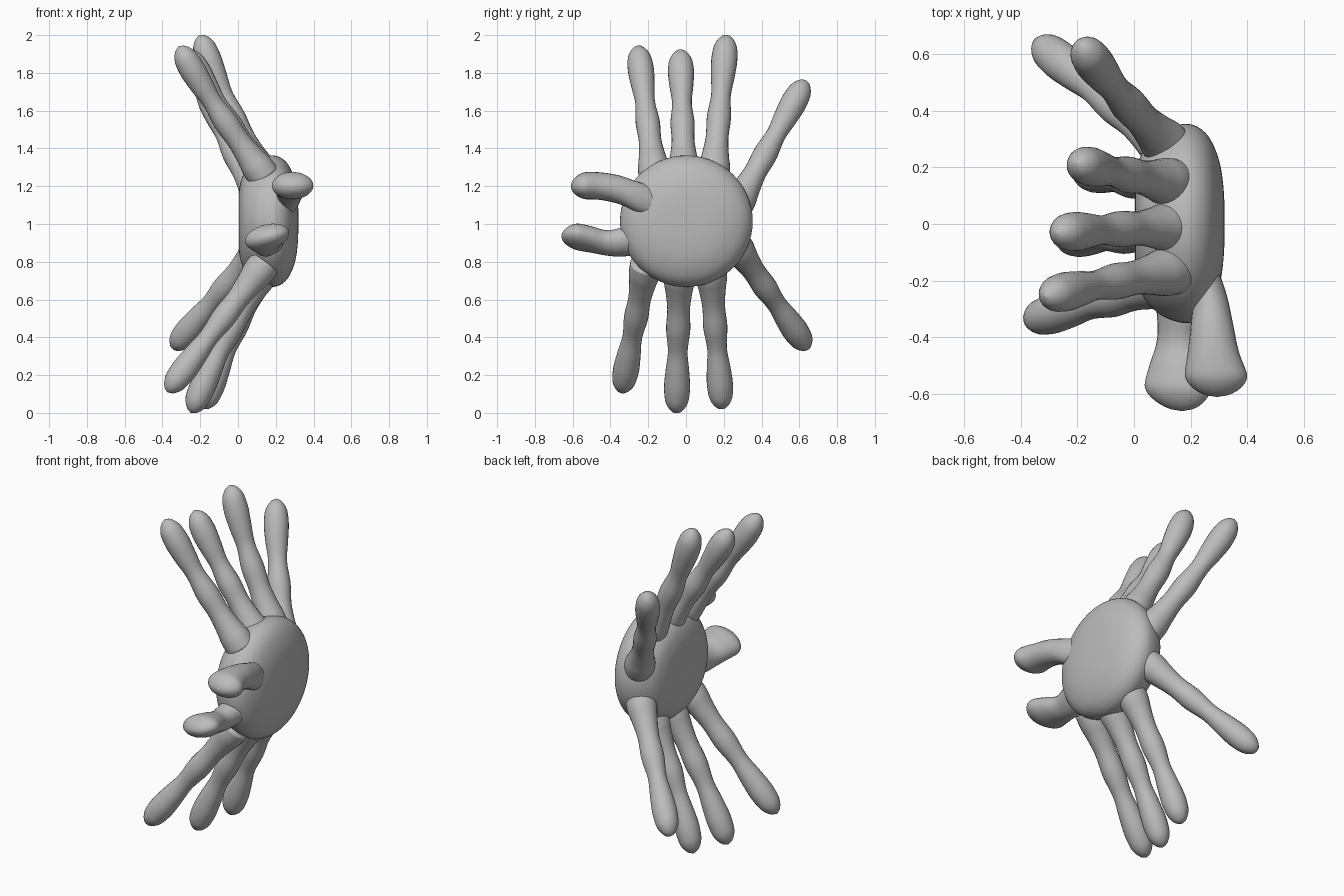
import bpy, bmesh, math
from mathutils import Vector

if "Cube" in bpy.data.objects:
    bpy.data.objects.remove(bpy.data.objects["Cube"])

# One plain skin colour
skin = bpy.data.materials.new("grey skin")
skin.use_nodes = True
GREY = (0.5, 0.5, 0.5, 1)
skin.diffuse_color = GREY
skin.node_tree.nodes["Principled BSDF"].inputs["Base Color"].default_value = GREY


def spline(rows, steps):
    """Smooth curve through rows of equal-length numbers."""
    rows = [Vector(r) for r in rows]
    out = []
    for i in range(len(rows) - 1):
        p0, p1 = rows[max(i - 1, 0)], rows[i]
        p2, p3 = rows[i + 1], rows[min(i + 2, len(rows) - 1)]
        for s in range(steps):
            t = s / steps
            out.append(0.5 * (2 * p1 + (p2 - p0) * t + (2 * p0 - 5 * p1 + 4 * p2 - p3) * t * t
                              + (3 * p1 - p0 - 3 * p2 + p3) * t ** 3))
    return out + [rows[-1]]


def skin_rings(name, rings):
    """Bridge equal rings into a closed, smooth tube."""
    bm = bmesh.new()
    loops = [[bm.verts.new(p) for p in ring] for ring in rings]
    n = len(loops[0])
    for a, b in zip(loops, loops[1:]):
        for i in range(n):
            j = (i + 1) % n
            bm.faces.new((a[i], a[j], b[j], b[i]))
    bm.faces.new(loops[0])
    bm.faces.new(loops[-1])
    bmesh.ops.recalc_face_normals(bm, faces=bm.faces)
    for f in bm.faces:
        f.smooth = True
    mesh = bpy.data.meshes.new(name)
    bm.to_mesh(mesh)
    bm.free()
    mesh.materials.append(skin)
    obj = bpy.data.objects.new(name, mesh)
    bpy.context.collection.objects.link(obj)
    return obj


def oval(centre, u, v, n=24):
    return [centre + u * math.cos(2 * math.pi * i / n) + v * math.sin(2 * math.pi * i / n)
            for i in range(n)]


def finger(name, base, tip, sag):
    """Knuckled finger with a flared root and a rounded tip."""
    base, tip = Vector(base), Vector(tip)
    axis = tip - base
    length = axis.length
    axis.normalize()
    u = axis.cross(Vector((1, 0, 0))).normalized()
    v = axis.cross(u).normalized()
    profile = [(0, .085), (.08, .083), (.16, .071), (.28, .060), (.42, .064),
               (.57, .052), (.70, .062), (.82, .069), (.92, .062), (1, .050)]
    rings = []
    for t, r in spline(profile, 4):
        cap = 0.085 / length                       # round off the end
        if t > 1 - cap:
            r *= math.sqrt(max(0.0004, 1 - ((t - 1 + cap) / cap) ** 2))
        centre = base + axis * length * t
        centre.x -= sag * math.sin(math.pi * t)
        rings.append(oval(centre, u * r, v * r))
    skin_rings(name, rings)


def feeler(name, rows, tilt, cap):
    """Flat paddle running forward; rows are x, y, z, half width, half height."""
    end = rows[-1][1]
    rings = []
    for x, y, z, w, h in spline(rows, 8):
        k = 1.0
        if y < end + cap:
            k = math.sqrt(max(0.0004, 1 - ((end + cap - y) / cap) ** 2))
        rings.append(oval(Vector((x, y, z)), Vector((w * k, 0, tilt * w * k)),
                          Vector((0, 0, h * k))))
    skin_rings(name, rings)


# Body: thick rounded disc facing sideways
outline = [(.006, .004), (.004, .10), (.008, .18), (.035, .26), (.095, .32), (.17, .347),
           (.225, .337), (.27, .293), (.303, .21), (.317, .11), (.32, .004)]
skin_rings("body", [oval(Vector((x, 0.002, 1.015)), Vector((0, r * 1.01, 0)),
                         Vector((0, 0, r)), 64) for x, r in spline(outline, 5)])

# Eight fingers: root, tip, bend
fingers = {
    "upper_finger_1": ((.14, -.165, 1.25), (-.315, -.255, 1.94), .015),
    "upper_finger_2": ((.14, -.01, 1.26), (-.275, -.03, 1.92), .015),
    "upper_finger_3": ((.14, .145, 1.25), (-.205, .215, 2.0), .02),
    "upper_finger_4": ((.13, .265, 1.09), (-.19, .635, 1.76), .015),
    "lower_finger_1": ((.14, -.21, .79), (-.375, -.34, .11), .0),
    "lower_finger_2": ((.14, -.035, .76), (-.25, -.05, .0), .015),
    "lower_finger_3": ((.14, .13, .77), (-.185, .19, .02), .015),
    "lower_finger_4": ((.13, .255, .90), (-.345, .645, .34), .0),
}
for name, (base, tip, sag) in fingers.items():
    finger(name, base, tip, sag)

# Two front feelers, widening to blunt ends
feeler("upper_feeler", [(.22, -.14, 1.10, .07, .09), (.265, -.25, 1.14, .062, .082),
                        (.275, -.35, 1.18, .074, .076), (.28, -.45, 1.2, .09, .073),
                        (.29, -.54, 1.203, .112, .072), (.293, -.61, 1.2, .108, .064)], 0, .09)
feeler("lower_feeler", [(.17, -.22, .93, .10, .09), (.16, -.34, .905, .078, .076),
                        (.153, -.42, .9, .074, .066), (.152, -.50, .918, .098, .068),
                        (.155, -.58, .932, .118, .068), (.17, -.66, .935, .108, .06)], .18, .1)
